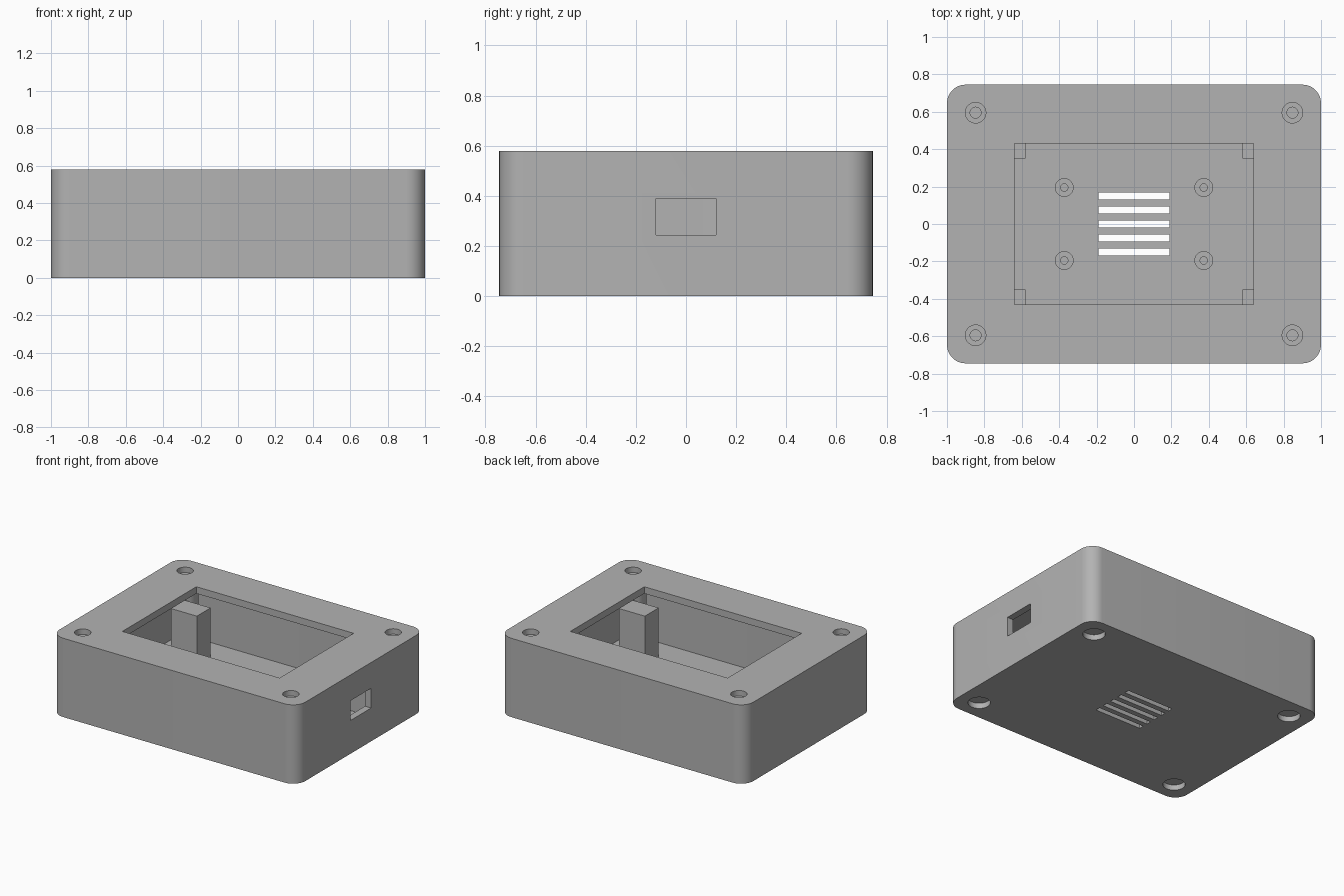
import bpy, bmesh
from math import radians, cos, sin, pi

if "Cube" in bpy.data.objects:
    bpy.data.objects.remove(bpy.data.objects["Cube"], do_unlink=True)

grey = bpy.data.materials.new("plain_grey")
grey.use_nodes = True
colour = (0.45, 0.45, 0.45, 1)
grey.diffuse_color = colour
grey.node_tree.nodes["Principled BSDF"].inputs["Base Color"].default_value = colour

# Overall sizes
WIDTH, DEPTH, HEIGHT = 2.0, 1.49, 0.58
WALL, RADIUS = 0.05, 0.1
SIGNS = [(sx, sy) for sx in (-1, 1) for sy in (-1, 1)]


def prism(name, outline, z0, z1):
    """Extrude a closed 2D outline from z0 to z1."""
    bm = bmesh.new()
    face = bm.faces.new([bm.verts.new((x, y, z0)) for x, y in outline])
    top = bmesh.ops.extrude_face_region(bm, geom=[face])["geom"]
    for v in top:
        if isinstance(v, bmesh.types.BMVert):
            v.co.z = z1
    bmesh.ops.recalc_face_normals(bm, faces=bm.faces)
    mesh = bpy.data.meshes.new(name)
    bm.to_mesh(mesh)
    bm.free()
    mesh.materials.append(grey)
    obj = bpy.data.objects.new(name, mesh)
    bpy.context.collection.objects.link(obj)
    return obj


def box(name, x0, x1, y0, y1, z0, z1):
    return prism(name, [(x0, y0), (x1, y0), (x1, y1), (x0, y1)], z0, z1)


def cylinder(name, x, y, r, z0, z1, sides=32):
    ring = [(x + r * cos(2 * pi * i / sides), y + r * sin(2 * pi * i / sides))
            for i in range(sides)]
    return prism(name, ring, z0, z1)


def rounded_box(name, w, d, r, z0, z1, steps=12):
    outline = []
    for k, (sx, sy) in enumerate([(1, 1), (-1, 1), (-1, -1), (1, -1)]):
        for i in range(steps + 1):
            a = (k + i / steps) * pi / 2
            outline.append((sx * (w / 2 - r) + r * cos(a), sy * (d / 2 - r) + r * sin(a)))
    return prism(name, outline, z0, z1)


def select(obj):
    bpy.ops.object.select_all(action='DESELECT')
    obj.select_set(True)
    bpy.context.view_layer.objects.active = obj


def combine(target, tool, operation='DIFFERENCE'):
    """Apply a boolean and discard the tool object."""
    mod = target.modifiers.new("cut", 'BOOLEAN')
    mod.operation = operation
    mod.solver = 'EXACT'
    mod.object = tool
    select(target)
    bpy.ops.object.modifier_apply(modifier=mod.name)
    bpy.data.objects.remove(tool, do_unlink=True)


# Hollow case with rounded corners
case = rounded_box("case", WIDTH, DEPTH, RADIUS, 0, HEIGHT)
combine(case, rounded_box("cavity", WIDTH - 2 * WALL, DEPTH - 2 * WALL, RADIUS - WALL,
                          WALL, HEIGHT - WALL))

# Screw bosses joined to the floor and lid
for sx, sy in SIGNS:
    combine(case, cylinder("boss", sx * 0.847, sy * 0.595, 0.09, 0.02, HEIGHT - 0.02), 'UNION')

# Display window in the lid and port in the left wall
combine(case, box("window", -0.64, 0.64, -0.43, 0.43, HEIGHT - 0.1, HEIGHT + 0.1))
combine(case, box("port", 0.9, 1.1, -0.12, 0.12, 0.245, 0.39))

# Vent slots through the floor
for i in range(-2, 3):
    y = i * 0.075
    combine(case, box("vent", -0.19, 0.19, y - 0.018, y + 0.018, -0.1, 0.1))

# Screw recesses above and below, with a narrower bore
for sx, sy in SIGNS:
    x, y = sx * 0.847, sy * 0.595
    combine(case, cylinder("screw_recess", x, y, 0.055, HEIGHT - 0.04, HEIGHT + 0.1))
    combine(case, cylinder("screw_bore", x, y, 0.03, 0.2, HEIGHT, 12))
    combine(case, cylinder("foot_recess", x, y, 0.075, -0.1, 0.04))

# Display support posts and drilled board standoffs
parts = [case]
for sx, sy in SIGNS:
    side = ("left" if sx > 0 else "right") + ("_back" if sy > 0 else "_front")
    xs = sorted((sx * 0.58, sx * 0.79))
    ys = sorted((sy * 0.35, sy * 0.51))
    parts.append(box("display_post_" + side, *xs, *ys, WALL, 0.41))
    standoff = cylinder("standoff_" + side, sx * 0.373, sy * 0.195, 0.05, WALL, 0.13)
    combine(standoff, cylinder("standoff_bore", sx * 0.373, sy * 0.195, 0.02, 0.06, 0.2, 16))
    parts.append(standoff)

for part in parts:
    select(part)
    bpy.ops.object.shade_smooth_by_angle(angle=radians(35))
